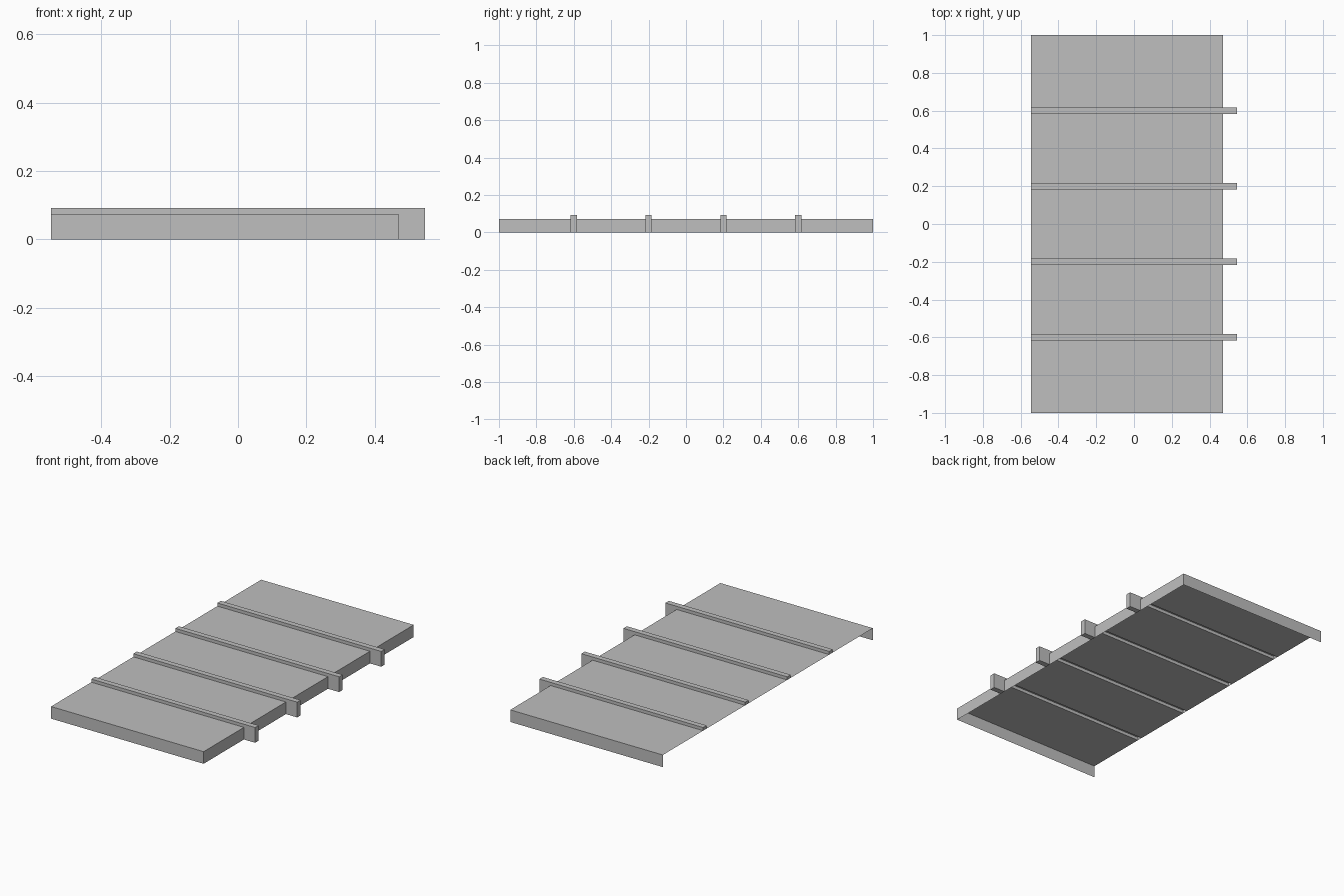
import bpy
import bmesh

cube = bpy.data.objects.get("Cube")
if cube:
    bpy.data.objects.remove(cube, do_unlink=True)

# Overall dimensions
LEFT, SIDE, TIP = -0.546, 0.471, 0.546
DECK, RIB_TOP = 0.073, 0.092
HALF = 0.0165
RIBS = [-0.6, -0.2, 0.2, 0.6]

grey = bpy.data.materials.new("metal grey")
grey.use_nodes = True
colour = (0.52, 0.52, 0.52, 1)
grey.diffuse_color = colour
grey.node_tree.nodes["Principled BSDF"].inputs["Base Color"].default_value = colour


def make_object(name, bm):
    bmesh.ops.remove_doubles(bm, verts=bm.verts, dist=0.0001)
    mesh = bpy.data.meshes.new(name)
    bm.to_mesh(mesh)
    bm.free()
    mesh.materials.append(grey)
    obj = bpy.data.objects.new(name, mesh)
    bpy.context.collection.objects.link(obj)


def sweep(bm, profile, y0, y1):
    """Sweep an open x-z profile along y into a thin sheet."""
    for (xa, za), (xb, zb) in zip(profile, profile[1:]):
        corners = [(xa, y0, za), (xa, y1, za), (xb, y1, zb), (xb, y0, zb)]
        bm.faces.new([bm.verts.new(c) for c in corners])


def cap(bm, outline, y, flip):
    """Close an x-z outline with a flat face; flip turns it towards +y."""
    points = reversed(outline) if flip else outline
    bm.faces.new([bm.verts.new((x, y, z)) for x, z in points])


# Deck bays between the ribs, folded down along one side and both ends
bm = bmesh.new()
starts = [-1] + [y + HALF for y in RIBS]
ends = [y - HALF for y in RIBS] + [1]
for y0, y1 in zip(starts, ends):
    sweep(bm, [(SIDE, 0), (SIDE, DECK), (LEFT, DECK)], y0, y1)
end_wall = [(LEFT, 0), (SIDE, 0), (SIDE, DECK), (LEFT, DECK)]
cap(bm, end_wall, -1, False)
cap(bm, end_wall, 1, True)
make_object("folded_deck", bm)

# Hollow ribs, open below, each ending in a hook past the side wall
rib_profile = [(SIDE, 0), (TIP, 0), (TIP, RIB_TOP), (LEFT, RIB_TOP), (LEFT, DECK)]
for number, y in enumerate(RIBS, 1):
    bm = bmesh.new()
    sweep(bm, rib_profile, y - HALF, y + HALF)
    outline = rib_profile + [(SIDE, DECK)]
    cap(bm, outline, y - HALF, False)
    cap(bm, outline, y + HALF, True)
    make_object(f"cross_rib_{number}", bm)
